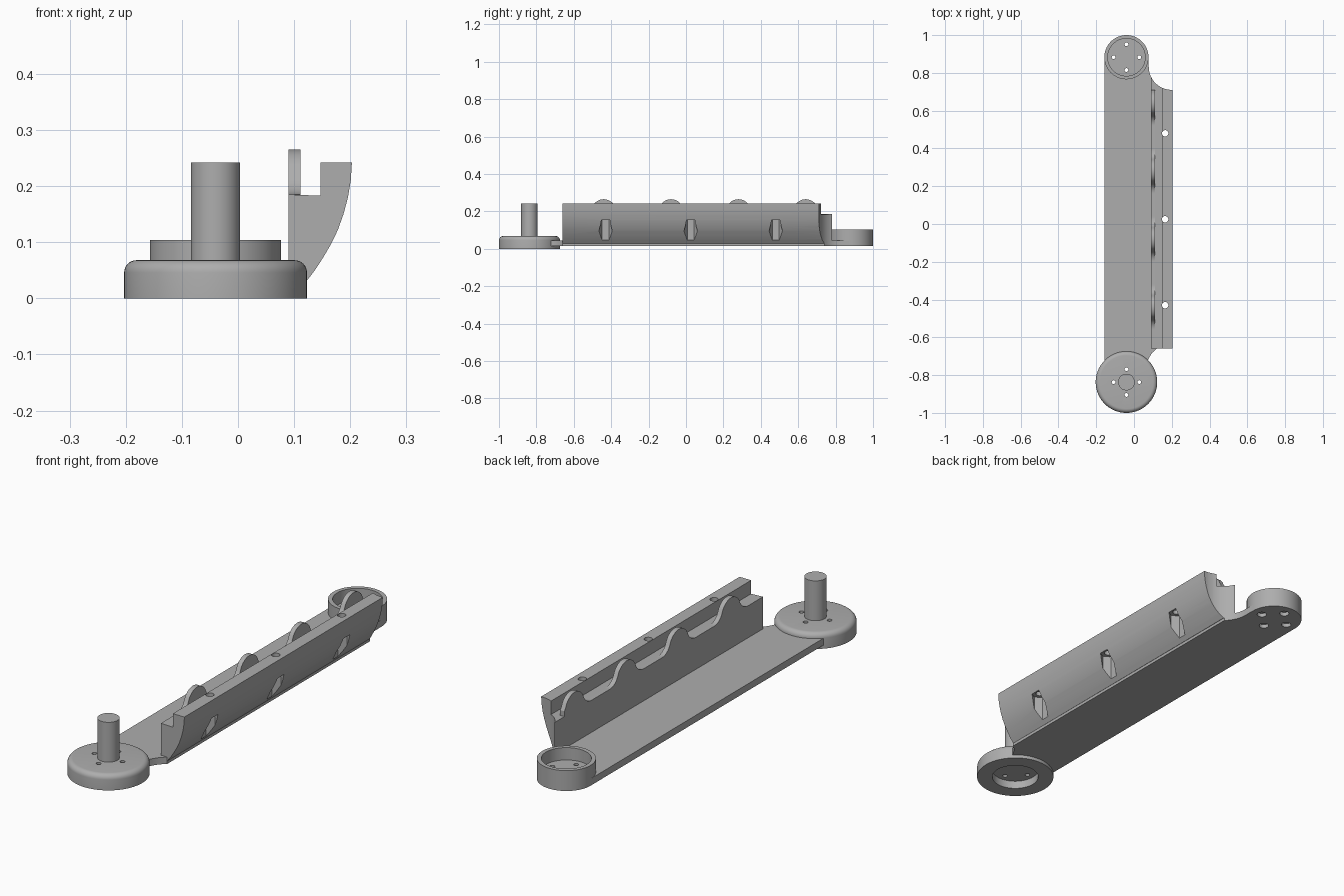
import bpy, bmesh, math
from math import sin, cos, pi, radians
from mathutils import Matrix

if "Cube" in bpy.data.objects:
    bpy.data.objects.remove(bpy.data.objects["Cube"])

grey = bpy.data.materials.new("plain grey")
grey.use_nodes = True
COLOUR = (0.42, 0.42, 0.42, 1)
grey.diffuse_color = COLOUR
grey.node_tree.nodes["Principled BSDF"].inputs["Base Color"].default_value = COLOUR

AXIS_X, FRONT_Y, REAR_Y = -0.04, -0.837, 0.883
NUT_X, NUT_YS = 0.165, (-0.43, 0.025, 0.48)
NOTCH = (0.2, 0.832, 0.122)  # x, y, radius of the rounded rear corner


def add_object(name, bm, smooth=True):
    bmesh.ops.recalc_face_normals(bm, faces=bm.faces)
    mesh = bpy.data.meshes.new(name)
    bm.to_mesh(mesh)
    bm.free()
    mesh.materials.append(grey)
    obj = bpy.data.objects.new(name, mesh)
    bpy.context.collection.objects.link(obj)
    if smooth:
        bpy.ops.object.select_all(action='DESELECT')
        obj.select_set(True)
        bpy.context.view_layer.objects.active = obj
        bpy.ops.object.shade_smooth_by_angle(angle=radians(30))
    return obj


def prism(name, outline, offset):
    """Extrude a closed 3D outline along an offset."""
    bm = bmesh.new()
    face = bm.faces.new([bm.verts.new(p) for p in outline])
    new = bmesh.ops.extrude_face_region(bm, geom=[face])["geom"]
    bmesh.ops.translate(bm, vec=offset, verts=[v for v in new if isinstance(v, bmesh.types.BMVert)])
    return add_object(name, bm)


def lathe(name, profile, x, y, steps=64):
    """Spin a radius/height profile about a vertical axis."""
    bm = bmesh.new()
    verts = [bm.verts.new((r, 0, z)) for r, z in profile]
    edges = [bm.edges.new(pair) for pair in zip(verts, verts[1:])]
    bmesh.ops.spin(bm, geom=verts + edges, axis=(0, 0, 1), cent=(0, 0, 0),
                   angle=2 * pi, steps=steps, use_duplicate=False)
    bmesh.ops.remove_doubles(bm, verts=bm.verts, dist=0.0001)
    bmesh.ops.translate(bm, vec=(x, y, 0), verts=bm.verts)
    return add_object(name, bm)


def add_cylinder(bm, x, y, r, z0, z1, sides=24):
    bmesh.ops.create_cone(bm, cap_ends=True, segments=sides, radius1=r, radius2=r, depth=z1 - z0,
                          matrix=Matrix.Translation((x, y, (z0 + z1) / 2)))


def cut(target, name, cylinders):
    """Subtract a group of separate cylinders."""
    bm = bmesh.new()
    for c in cylinders:
        add_cylinder(bm, *c)
    cutter = add_object(name, bm, smooth=False)
    cutter.hide_render = True
    cutter.hide_set(True)
    mod = target.modifiers.new(name, 'BOOLEAN')
    mod.operation = 'DIFFERENCE'
    mod.solver = 'EXACT'
    mod.object = cutter


def bolt_circle(y, r, z0, z1):
    return [(AXIS_X + 0.068 * cos(k * pi / 2), y + 0.068 * sin(k * pi / 2), r, z0, z1) for k in range(4)]


# Front pivot disc: rounded rim, recess underneath, bolt holes
rim = [(0.141 + 0.022 * cos(a), 0.046 + 0.022 * sin(a)) for a in [k * pi / 12 for k in range(7)]]
disc = lathe("pivot_disc", [(0, 0.035), (0.098, 0.035), (0.098, 0), (0.163, 0)] + rim + [(0, 0.068)],
             AXIS_X, FRONT_Y)
cut(disc, "disc_hole_cutter", bolt_circle(FRONT_Y, 0.01, -0.05, 0.15))

# Post standing on the disc
lathe("pivot_post", [(0, 0.06), (0.044, 0.06), (0.044, 0.242), (0, 0.242)], AXIS_X, FRONT_Y, 48)

# Rear cup with countersunk bolt holes
cup = lathe("rear_cup", [(0, 0.015), (0.117, 0.015), (0.117, 0.104), (0.099, 0.104), (0.099, 0.05), (0, 0.05)],
            AXIS_X, REAR_Y)
cut(cup, "cup_hole_cutter", bolt_circle(REAR_Y, 0.01, -0.05, 0.15))
cut(cup, "cup_countersink_cutter", bolt_circle(REAR_Y, 0.02, -0.05, 0.032))

# Long base plate, curving in beside the cup and towards the disc
nx, ny, nr = NOTCH
outline = [(-0.157, REAR_Y), (-0.157, -0.73), (0.07, -0.73), (0.08, -0.707), (0.096, -0.682), (0.12, -0.66)]
outline += [(nx + nr * cos(radians(a)), ny + nr * sin(radians(a))) for a in range(228, 179, -6)]
outline += [(0.077, REAR_Y)]
outline += [(AXIS_X + 0.098 * cos(radians(a)), REAR_Y - 0.098 * sin(radians(a))) for a in range(0, 181, 10)]
# keep the plate clear of the cup's bolt holes
plate = prism("base_plate", [(x, y, 0.015) for x, y in outline], (0, 0, 0.03))

# Side wall with a curved outer face, a ledge and a raised lip
curve = [(0.12, 0.028), (0.137, 0.05), (0.152, 0.073), (0.166, 0.097), (0.178, 0.122), (0.188, 0.15),
         (0.196, 0.18), (0.201, 0.21), (0.203, 0.242)]
section = [(0.09, 0.028)] + curve + [(0.147, 0.242), (0.147, 0.183), (0.09, 0.185)]
wall = prism("side_wall", [(x, -0.66, z) for x, z in section], (0, 1.46, 0))
cut(wall, "wall_corner_cutter", [(nx, ny, nr, -0.1, 0.4, 96)])
cut(wall, "screw_hole_cutter", [(NUT_X, y, 0.017, 0.1, 0.3) for y in NUT_YS])

# Hexagonal nut pockets opening through the curved face
bm = bmesh.new()
for y in NUT_YS:
    hexagon = [(NUT_X + 0.036 * sin(k * pi / 3), y + 0.036 * cos(k * pi / 3)) for k in range(6)]
    face = bm.faces.new([bm.verts.new((px, py, 0.032)) for px, py in hexagon])
    new = bmesh.ops.extrude_face_region(bm, geom=[face])["geom"]
    bmesh.ops.translate(bm, vec=(0, 0, 0.122), verts=[v for v in new if isinstance(v, bmesh.types.BMVert)])
pockets = add_object("nut_pocket_cutter", bm, smooth=False)
pockets.hide_render = True
pockets.hide_set(True)
mod = wall.modifiers.new("nut_pockets", 'BOOLEAN')
mod.solver = 'EXACT'
mod.object = pockets


# Scalloped guide: rounded tabs blended into the ledge
def tab_height(y):
    d = min(abs(y - c) for c in (-0.44, -0.08, 0.28, 0.64))
    if d < 0.061:
        return 0.199 + math.sqrt(0.066 ** 2 - d * d)
    if d < 0.117:
        return 0.245 - math.sqrt(0.06 ** 2 - (0.117 - d) ** 2)
    return 0.185


y0, y1, count = -0.56, 0.71, 180
ys = [y0 + (y1 - y0) * i / count for i in range(count + 1)]
prism("scalloped_guide", [(0.09, y0, 0.17)] + [(0.09, y, tab_height(y)) for y in ys] + [(0.09, y1, 0.17)],
      (0.021, 0, 0))
